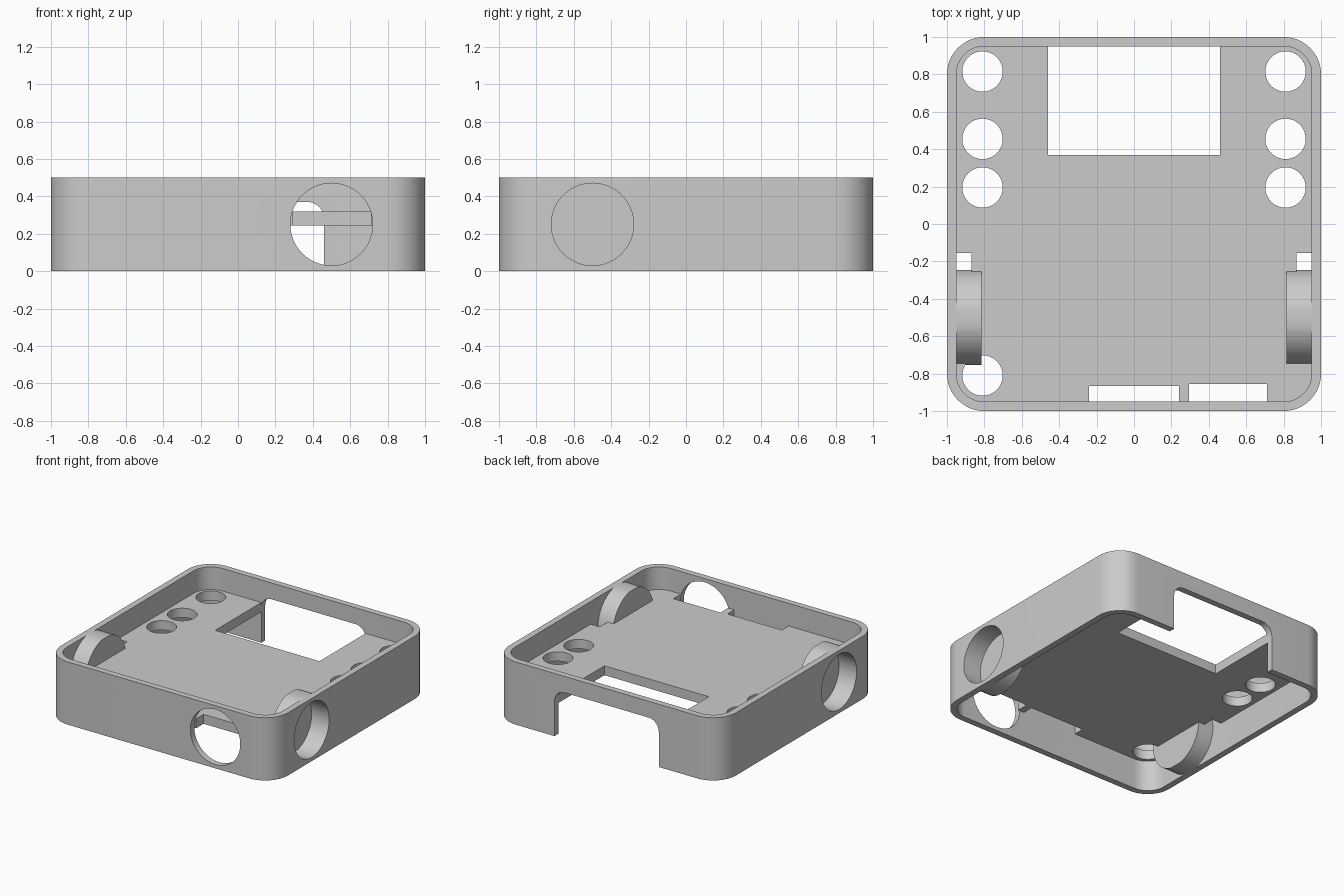
import bpy, bmesh
from math import cos, sin, pi
from mathutils import Vector

old = bpy.data.objects.get("Cube")
if old:
    bpy.data.objects.remove(old, do_unlink=True)

grey = bpy.data.materials.new("plain_grey")
grey.use_nodes = True
grey.diffuse_color = (0.6, 0.6, 0.6, 1)
grey.node_tree.nodes["Principled BSDF"].inputs["Base Color"].default_value = grey.diffuse_color

HEIGHT, WALL, MID = 0.5, 0.05, 0.25
INNER = 1 - WALL
PLATE = (0.245, 0.32)
BORE, CUP = 0.22, 0.255


def rounded_rect(u0, u1, v0, v1, r, steps=12):
    """Outline of a rectangle with round corners."""
    corners = [(u1 - r, v1 - r), (u0 + r, v1 - r), (u0 + r, v0 + r), (u1 - r, v0 + r)]
    return [(u + r * cos((k + i / steps) * pi / 2), v + r * sin((k + i / steps) * pi / 2))
            for k, (u, v) in enumerate(corners) for i in range(steps + 1)]


def circle(u, v, r, n=64):
    return [(u + r * cos(2 * pi * i / n), v + r * sin(2 * pi * i / n)) for i in range(n)]


def rect(u0, u1, v0, v1):
    return [(u0, v0), (u1, v0), (u1, v1), (u0, v1)]


def prism(name, outline, lo, hi, axis="z"):
    """Extrude an outline along one axis between lo and hi."""
    place = {"x": lambda u, v, w: (w, u, v),
             "y": lambda u, v, w: (u, w, v),
             "z": lambda u, v, w: (u, v, w)}[axis]
    bm = bmesh.new()
    base = bm.faces.new([bm.verts.new(place(u, v, lo)) for u, v in outline])
    top = bmesh.ops.extrude_face_region(bm, geom=[base])["geom"]
    bmesh.ops.translate(bm, vec=Vector(place(0, 0, hi - lo)),
                        verts=[g for g in top if isinstance(g, bmesh.types.BMVert)])
    bmesh.ops.recalc_face_normals(bm, faces=bm.faces)
    mesh = bpy.data.meshes.new(name)
    bm.to_mesh(mesh)
    bm.free()
    mesh.materials.append(grey)
    obj = bpy.data.objects.new(name, mesh)
    bpy.context.collection.objects.link(obj)
    return obj


def combine(obj, other, operation="DIFFERENCE"):
    """Apply a boolean and drop the helper."""
    other.hide_render = True
    mod = obj.modifiers.new("boolean", "BOOLEAN")
    mod.operation, mod.solver, mod.object = operation, "EXACT", other
    bpy.context.view_layer.objects.active = obj
    bpy.ops.object.modifier_apply(modifier=mod.name)
    bpy.data.objects.remove(other, do_unlink=True)


def smooth(obj):
    bpy.ops.object.select_all(action="DESELECT")
    obj.select_set(True)
    bpy.context.view_layer.objects.active = obj
    bpy.ops.object.shade_smooth_by_angle(angle=pi / 6)


# Outer wall, open above and below
shell = prism("outer_wall", rounded_rect(-1, 1, -1, 1, 0.2), 0, HEIGHT)
combine(shell, prism("cavity", rounded_rect(-INNER, INNER, -INNER, INNER, 0.15), -1, 1))

# Round openings in the front and sides, and the notch in the back
combine(shell, prism("front_opening", circle(0.5, MID, BORE), -1.1, -0.9, "y"))
combine(shell, prism("side_openings", circle(-0.5, MID, BORE), -1.1, 1.1, "x"))
combine(shell, prism("back_notch", rounded_rect(-0.46, 0.46, -0.5, 0.37, 0.09), 0.9, 1.1, "y"))

# Inner plate with window, slots and round holes
plate = prism("inner_plate", rounded_rect(-INNER, INNER, -INNER, INNER, 0.15), *PLATE)
cuts = [rect(-0.46, 0.46, 0.37, 1), rect(-0.24, 0.24, -1, -0.865), rect(0.295, 0.71, -1, -0.855)]
for side in (-1, 1):
    cuts.append(rect(*sorted((side * 0.87, side * 1.0)), -0.4, -0.155))
    cuts += [circle(side * 0.81, y, 0.108, 48) for y in (0.815, 0.455, 0.195)]
cuts.append(circle(-0.81, -0.81, 0.108, 48))
for outline in cuts:
    combine(plate, prism("plate_cut", outline, 0, HEIGHT))

# Closed cups behind the side openings, trimmed to the wall height
for side, name in ((1, "left_cup"), (-1, "right_cup")):
    def span(a, b):
        return sorted((side * a, side * b))

    combine(plate, prism("cup_clearance", circle(-0.5, MID, CUP), *span(0.815, 1.1), "x"))
    cup = prism(name, circle(-0.5, MID, CUP), *span(0.815, INNER), "x")
    combine(cup, prism("trim", rect(-2, 2, -2, 2), 0, HEIGHT), "INTERSECT")
    combine(cup, prism("bore", circle(-0.5, MID, BORE), *span(0.845, 1.1), "x"))
    smooth(cup)

smooth(shell)
smooth(plate)
